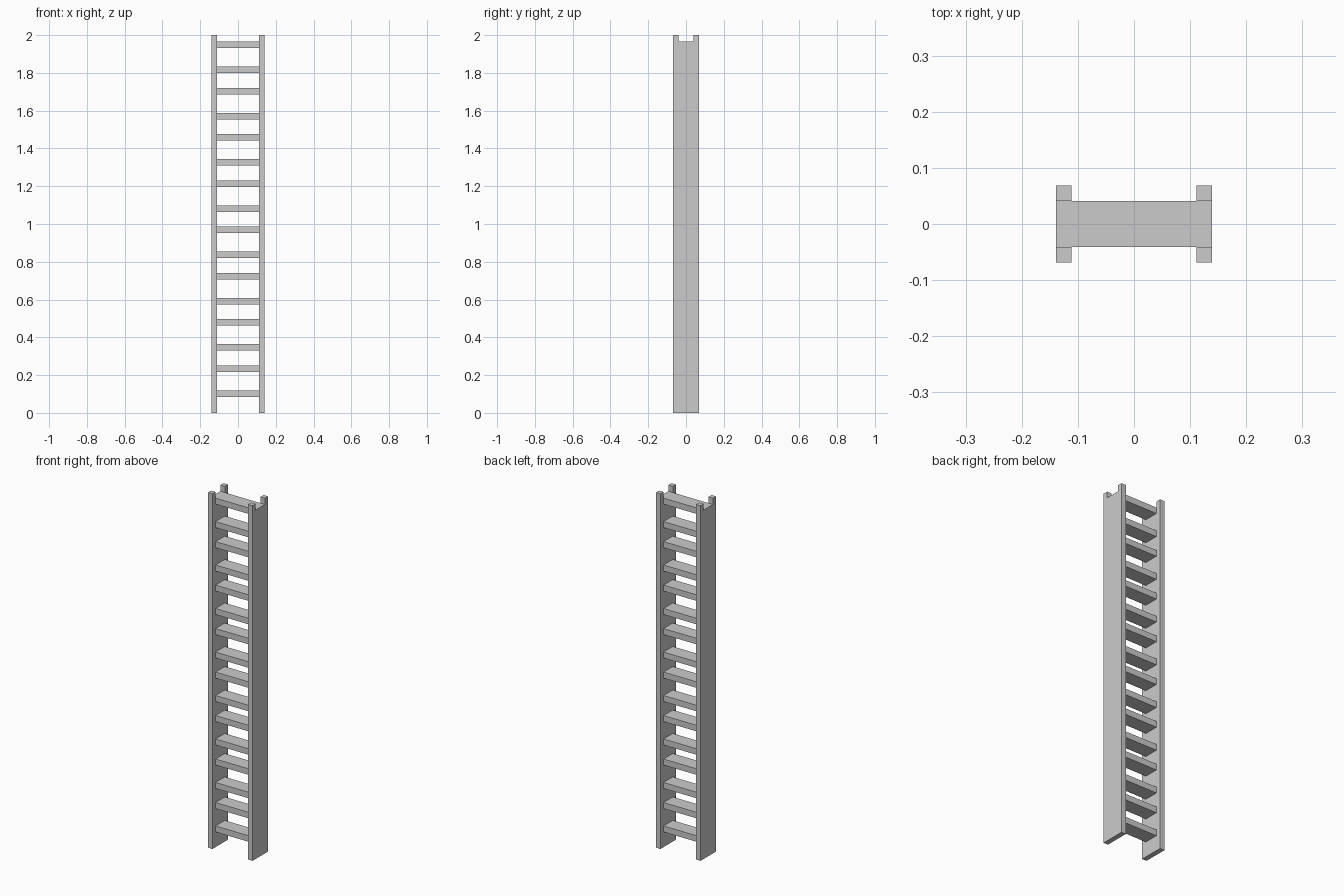
import bpy, bmesh

if "Cube" in bpy.data.objects:
    bpy.data.objects.remove(bpy.data.objects["Cube"])

RAIL_OUT, RAIL_IN, RAIL_D = 0.139, 0.111, 0.069
NOTCH_D, NOTCH_Z, HEIGHT = 0.041, 1.965, 2.0


def finish(name, bm):
    bmesh.ops.recalc_face_normals(bm, faces=bm.faces)
    mesh = bpy.data.meshes.new(name)
    bm.to_mesh(mesh)
    bm.free()
    obj = bpy.data.objects.new(name, mesh)
    bpy.context.collection.objects.link(obj)


def side_rail(name, x0, x1):
    # notched side profile in the YZ plane, extruded along x
    profile = [(-RAIL_D, 0), (RAIL_D, 0), (RAIL_D, HEIGHT), (NOTCH_D, HEIGHT),
               (NOTCH_D, NOTCH_Z), (-NOTCH_D, NOTCH_Z), (-NOTCH_D, HEIGHT), (-RAIL_D, HEIGHT)]
    bm = bmesh.new()
    face = bm.faces.new([bm.verts.new((x0, y, z)) for y, z in profile])
    ext = bmesh.ops.extrude_face_region(bm, geom=[face])
    verts = [g for g in ext["geom"] if isinstance(g, bmesh.types.BMVert)]
    bmesh.ops.translate(bm, verts=verts, vec=(x1 - x0, 0, 0))
    finish(name, bm)


def rung(name, z):
    bm = bmesh.new()
    bmesh.ops.create_cube(bm, size=1)
    bmesh.ops.scale(bm, verts=bm.verts, vec=(2 * RAIL_IN, 2 * NOTCH_D, 0.034))
    bmesh.ops.translate(bm, verts=bm.verts, vec=(0, 0, z))
    finish(name, bm)


# notched side rails
side_rail("left_rail", -RAIL_OUT, -RAIL_IN)
side_rail("right_rail", RAIL_IN, RAIL_OUT)

# rungs, in pairs with slightly alternating gaps
for i in range(8):
    rung(f"rung_{2 * i + 1}", 0.102 + 0.2449 * i)
    rung(f"rung_{2 * i + 2}", 0.234 + 0.2449 * i)
